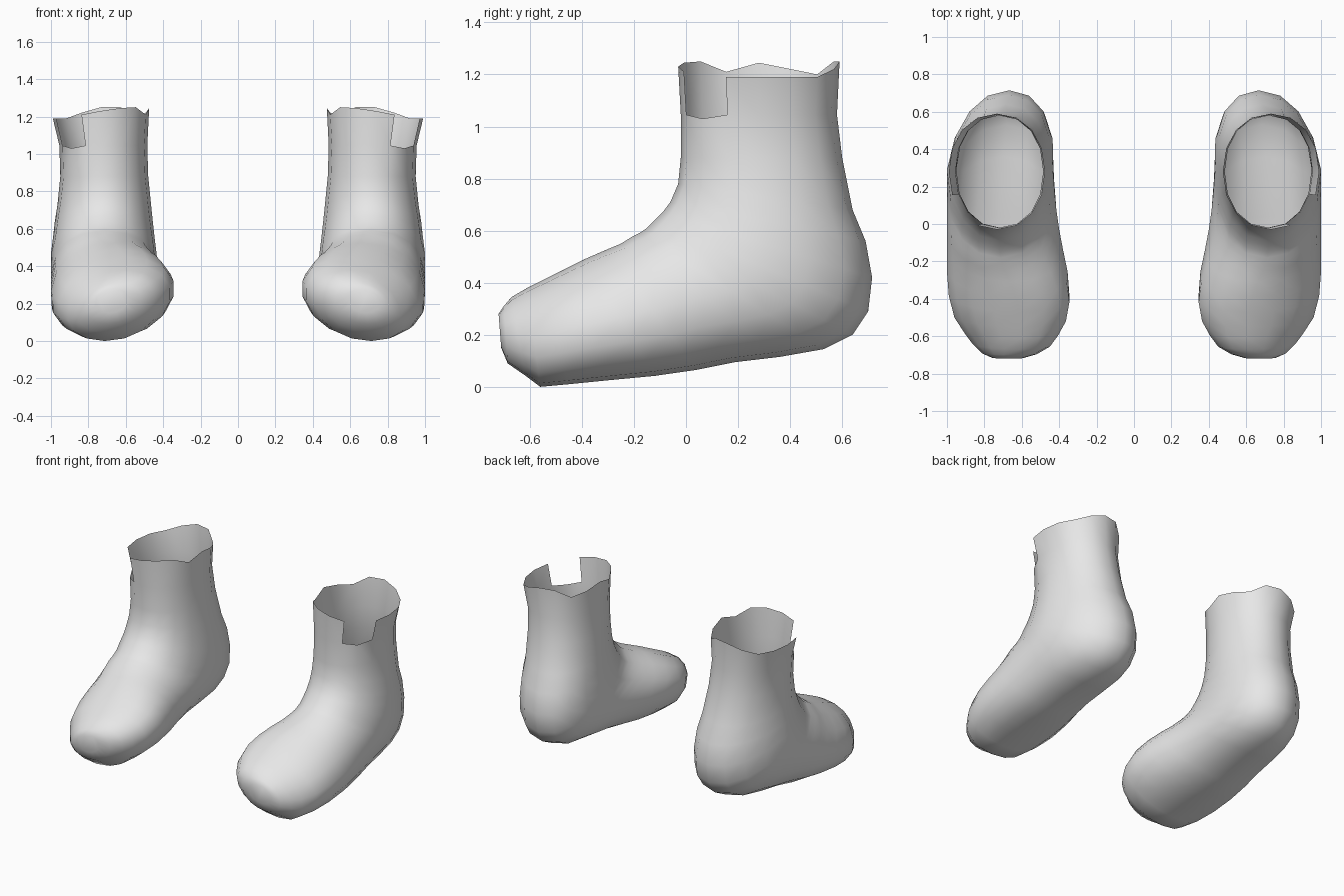
import bpy, bmesh
from math import sin, cos, pi, copysign

cube = bpy.data.objects.get("Cube")
if cube:
    bpy.data.objects.remove(cube, do_unlink=True)

mat = bpy.data.materials.new("light grey knit")
mat.use_nodes = True
colour = (0.8, 0.8, 0.8, 1)
mat.diffuse_color = colour
mat.node_tree.nodes["Principled BSDF"].inputs["Base Color"].default_value = colour

SIDES = 16

# Rings from cuff to toe:
# instep (y, z), heel or sole (y, z), inner x, outer x, sideways skew
RINGS = [
    (-.03, 1.22, .59, 1.22, .475, .99, 0),
    (-.02, 1.045, .58, 1.045, .485, .955, 0),
    (-.02, .88, .60, .88, .48, .95, -.01),
    (-.03, .78, .64, .68, .465, .965, -.03),
    (-.06, .71, .69, .56, .455, .98, -.045),
    (-.09, .67, .715, .42, .445, .99, -.05),
    (-.12, .64, .70, .29, .435, 1, -.05),
    (-.15, .61, .64, .20, .43, 1, -.04),
    (-.18, .59, .53, .145, .425, 1, -.03),
    (-.21, .575, .36, .115, .415, 1, -.01),
    (-.25, .55, .19, .095, .40, 1, .01),
    (-.31, .525, .04, .065, .38, 1, .03),
    (-.39, .49, -.12, .042, .355, 1, .045),
    (-.47, .45, -.30, .025, .345, .99, .055),
    (-.55, .41, -.45, .01, .365, .96, .055),
    (-.61, .38, -.56, 0, .41, .905, .055),
    (-.67, .345, -.62, .045, .455, .86, .05),
    (-.70, .31, -.685, .09, .52, .81, .03),
    (-.72, .28, -.71, .15, .59, .76, .01),
]
# Uneven rim heights, starting at the front and going round the outer side
RIM = [1.23, 1.21, 1.20, 1.19, 1.19, 1.19, 1.19, 1.22,
       1.25, 1.25, 1.20, 1.22, 1.245, 1.21, 1.25, 1.245]
NOTCH = (1, 2)  # missing cuff panels at the front outer corner


def rounded(v):
    """Slightly fuller than an ellipse."""
    return copysign(abs(v) ** .94, v)


def ring_points(ring):
    y1, z1, y2, z2, inner, outer, skew = ring
    for j in range(SIDES):
        a = 2 * pi * j / SIDES
        c, s = rounded(cos(a)), rounded(sin(a))
        # The heel leans inward; the foot rolls its ridge toward the big toe
        lean = skew * (-c if skew > 0 else max(-c, 0))
        yield ((inner + outer) / 2 + s * (outer - inner) / 2 + lean,
               (y1 + y2) / 2 + c * (y1 - y2) / 2,
               (z1 + z2) / 2 + c * (z1 - z2) / 2)


def make_sock(name, side):
    bm = bmesh.new()
    loops = [[bm.verts.new((side * x, y, z)) for x, y, z in ring_points(r)]
             for r in RINGS]
    for v, z in zip(loops[0], RIM):
        v.co.z = z
    loops[1][NOTCH[1]].co.z -= .015
    # Tube walls, leaving the notch open
    for i, (upper, lower) in enumerate(zip(loops, loops[1:])):
        for j in range(SIDES):
            if i == 0 and j in NOTCH:
                continue
            k = (j + 1) % SIDES
            bm.faces.new((upper[j], lower[j], lower[k], upper[k]))
    # Closed toe tip
    tip = bm.faces.new(loops[-1])
    bmesh.ops.delete(bm, geom=[v for v in bm.verts if not v.link_faces],
                     context='VERTS')
    # Outside faces out: the toe tip must look forward
    bmesh.ops.recalc_face_normals(bm, faces=bm.faces)
    if tip.normal.y > 0:
        bmesh.ops.reverse_faces(bm, faces=bm.faces)
    for f in bm.faces:
        f.smooth = True
    mesh = bpy.data.meshes.new(name)
    bm.to_mesh(mesh)
    bm.free()
    mesh.materials.append(mat)
    bpy.context.collection.objects.link(bpy.data.objects.new(name, mesh))


make_sock("left_sock", 1)
make_sock("right_sock", -1)
